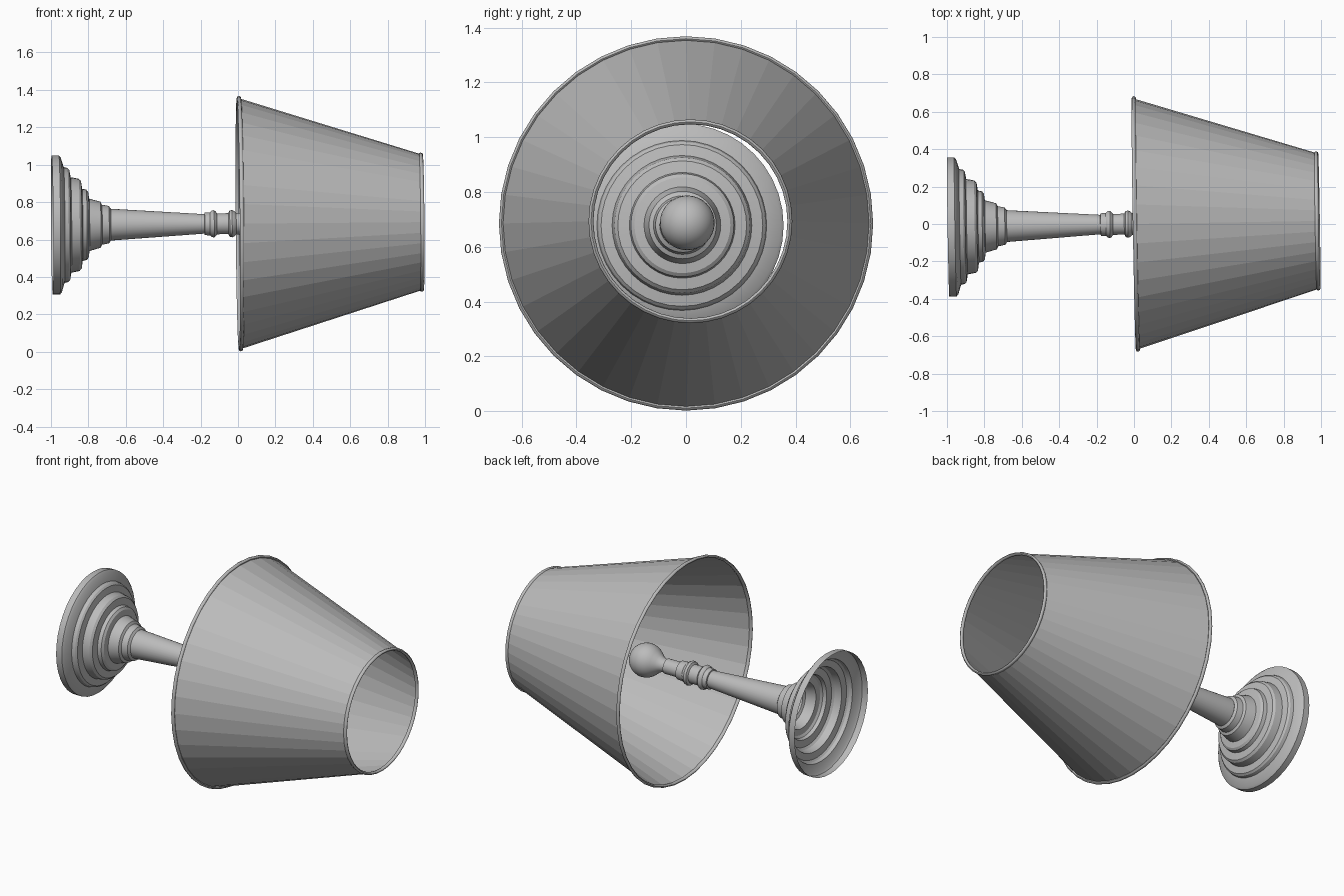
import bpy
import bmesh
from math import cos, sin, tau
from mathutils import Matrix, Vector

cube = bpy.data.objects.get("Cube")
if cube:
    bpy.data.objects.remove(cube, do_unlink=True)

grey = bpy.data.materials.new("plain grey")
grey.use_nodes = True
colour = (0.5, 0.5, 0.5, 1)
grey.diffuse_color = colour
grey.node_tree.nodes["Principled BSDF"].inputs["Base Color"].default_value = colour

# The whole lamp lies on its side along one slightly tilted axis
AXIS = Vector((1, 0.0165, 0.008)).normalized()
PLACE = Matrix.Translation((0, 0, 0.685)) @ AXIS.to_track_quat("Z", "Y").to_matrix().to_4x4()


def lathe(name, profile, sides, closed=False, smooth=None):
    """Spin (position along axis, radius) points into a surface."""
    bm = bmesh.new()
    rings = []
    for t, r in profile:
        if r == 0:
            rings.append([bm.verts.new((0, 0, t))] * sides)
        else:
            rings.append([bm.verts.new((r * cos(tau * i / sides), r * sin(tau * i / sides), t))
                          for i in range(sides)])
    pairs = list(zip(rings, rings[1:]))
    if closed:
        pairs.append((rings[-1], rings[0]))
    for a, b in pairs:
        for i in range(sides):
            j = (i + 1) % sides
            corners = list(dict.fromkeys((a[i], a[j], b[j], b[i])))
            bm.faces.new(corners)
    bmesh.ops.recalc_face_normals(bm, faces=bm.faces)
    mesh = bpy.data.meshes.new(name)
    bm.to_mesh(mesh)
    bm.free()
    mesh.materials.append(grey)
    obj = bpy.data.objects.new(name, mesh)
    bpy.context.collection.objects.link(obj)
    obj.matrix_world = PLACE
    if smooth:
        bpy.ops.object.select_all(action="DESELECT")
        obj.select_set(True)
        bpy.context.view_layer.objects.active = obj
        bpy.ops.object.shade_smooth_by_angle(angle=smooth)
    return obj


# Hollow stepped foot
lathe("stepped_base", [
    (-0.994, 0.372), (-0.955, 0.372), (-0.945, 0.36), (-0.93, 0.31), (-0.91, 0.305),
    (-0.9, 0.295), (-0.893, 0.255), (-0.85, 0.247), (-0.838, 0.235), (-0.832, 0.193),
    (-0.81, 0.188), (-0.8, 0.175), (-0.795, 0.14), (-0.735, 0.123), (-0.727, 0.107),
    (-0.69, 0.1), (-0.68, 0.085)], 40, smooth=0.5)

# Tapered stem
lathe("stem", [(-0.68, 0.085), (-0.18, 0.052)], 32, smooth=0.5)

# Turned collar with two beads, then the bulb holder
lathe("collar", [
    (-0.18, 0.052), (-0.178, 0.06), (-0.15, 0.062), (-0.14, 0.071), (-0.128, 0.073),
    (-0.12, 0.067), (-0.112, 0.056), (-0.052, 0.056), (-0.045, 0.069), (-0.032, 0.073),
    (-0.02, 0.068), (-0.01, 0.058), (0.035, 0.056), (0.04, 0.045),
    (0.13, 0.045), (0.132, 0)], 32, smooth=0.6)

# Round bulb with a flared neck
ball = [(0.27 + 0.1 * cos(a), 0.1 * sin(a)) for a in [2.3 - 2.3 * k / 12 for k in range(12)]]
lathe("bulb", [(0.13, 0.035), (0.16, 0.042), (0.18, 0.055)] + ball + [(0.37, 0)], 32, smooth=0.6)

# Faceted conical shade with a lip at each opening
lathe("shade", [(0.005, 0.672), (0.985, 0.362)], 40)
for name, t, r in (("wide_rim", 0.01, 0.674), ("narrow_rim", 0.98, 0.363)):
    lip = [(t + 0.011 * cos(tau * k / 8), r + 0.009 * sin(tau * k / 8)) for k in range(8)]
    lathe(name, lip, 40, closed=True, smooth=0.9)
